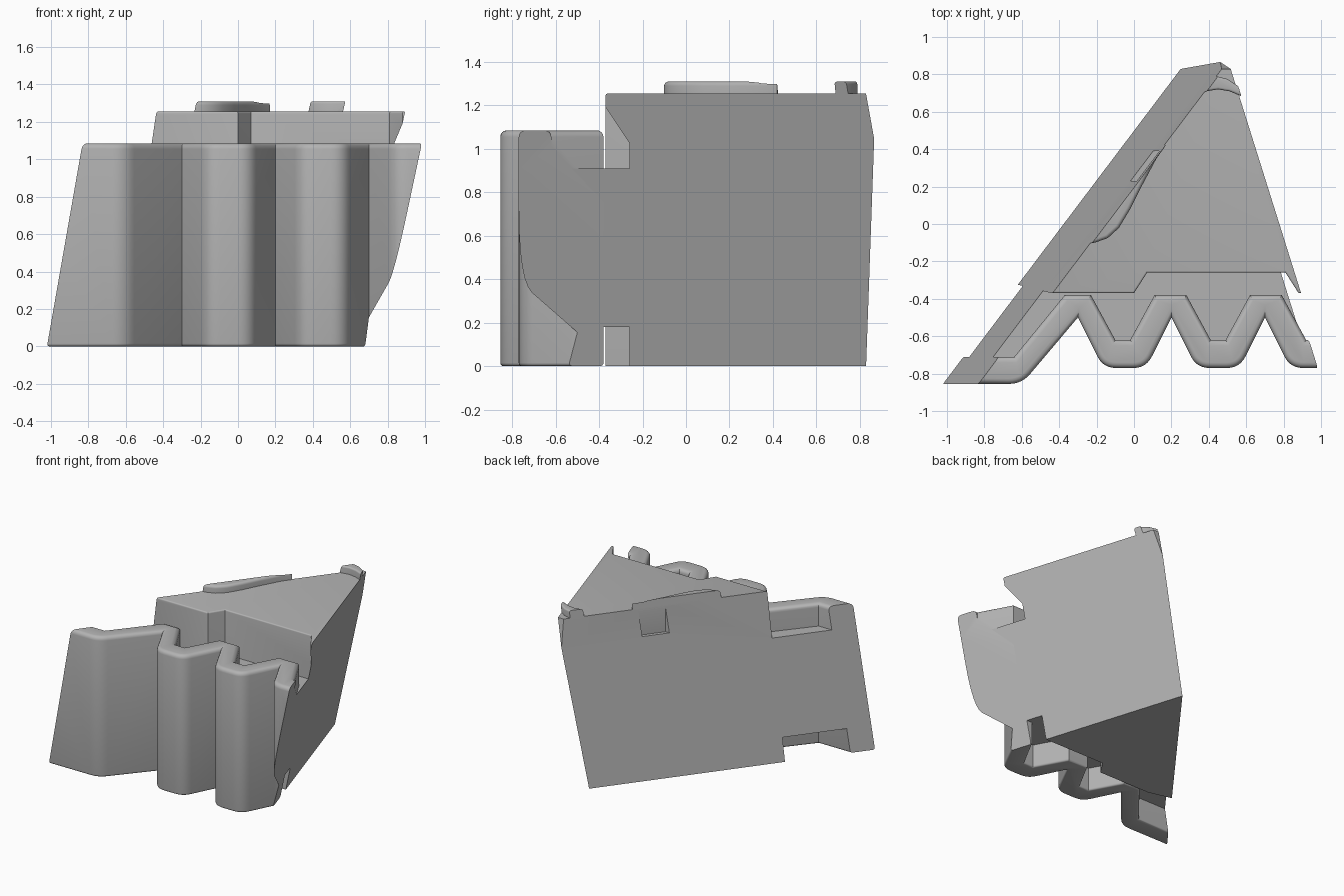
import bpy, bmesh, math
from mathutils import Vector

cube = bpy.data.objects.get("Cube")
if cube:
    bpy.data.objects.remove(cube, do_unlink=True)

grey = bpy.data.materials.new("plain_grey")
grey.diffuse_color = (0.45, 0.45, 0.45, 1)
grey.use_nodes = True
grey.node_tree.nodes["Principled BSDF"].inputs["Base Color"].default_value = (0.45, 0.45, 0.45, 1)


def make_object(name, bm):
    bmesh.ops.recalc_face_normals(bm, faces=bm.faces)
    mesh = bpy.data.meshes.new(name)
    bm.to_mesh(mesh)
    bm.free()
    mesh.materials.append(grey)
    obj = bpy.data.objects.new(name, mesh)
    bpy.context.collection.objects.link(obj)
    return obj


def prism(name, points, z0, z1, top_bevel=0, bottom_bevel=0):
    """Extrude a plan outline upward and round its rims."""
    bm = bmesh.new()
    base = bm.faces.new([bm.verts.new((x, y, z0)) for x, y in points])
    top = bmesh.ops.extrude_face_region(bm, geom=[base], use_keep_orig=True)
    verts = [v for v in top["geom"] if isinstance(v, bmesh.types.BMVert)]
    bmesh.ops.translate(bm, verts=verts, vec=(0, 0, z1 - z0))
    bmesh.ops.recalc_face_normals(bm, faces=bm.faces)
    for z, size in ((z1, top_bevel), (z0, bottom_bevel)):
        if size:
            rim = [e for e in bm.edges if all(abs(v.co.z - z) < 1e-5 for v in e.verts)]
            bmesh.ops.bevel(bm, geom=rim, offset=size, segments=4, profile=0.5, affect='EDGES')
    return make_object(name, bm)


def round_corner(prev, here, after, cut, steps=6):
    """Replace a plan corner by a short curve."""
    p, h, a = Vector(prev), Vector(here), Vector(after)
    s, e = h + (p - h).normalized() * cut, h + (a - h).normalized() * cut
    return [tuple(s * (1 - t) ** 2 + h * 2 * t * (1 - t) + e * t * t)
            for t in (i / steps for i in range(steps + 1))]


def apply_boolean(obj, tool, operation):
    mod = obj.modifiers.new("cut", 'BOOLEAN')
    mod.operation, mod.object, mod.solver = operation, tool, 'EXACT'
    bpy.ops.object.select_all(action='DESELECT')
    bpy.context.view_layer.objects.active = obj
    obj.select_set(True)
    bpy.ops.object.modifier_apply(modifier=mod.name)


# Leaning wedge that trims both sides of every part
def left_x(y, z):
    return y / 1.325 + 0.175 * z - 0.376


def right_x(y, z):
    return 0.51 + 0.213 * z - 0.314 * y


bm = bmesh.new()
for z in (-0.5, 2.0):
    tip = (0.886 + 0.038 * z) / (1 / 1.325 + 0.314)
    for x, y in ((left_x(-2, z), -2), (right_x(-2, z), -2), (left_x(tip, z), tip)):
        bm.verts.new((x, y, z))
bmesh.ops.convex_hull(bm, input=bm.verts)
# Upper rear tip slopes forward
bmesh.ops.bisect_plane(bm, geom=bm.verts[:] + bm.edges[:] + bm.faces[:], dist=1e-6,
                       plane_co=(0, 0.86, 1.08), plane_no=(0, 1, 0.18), clear_outer=True)
bmesh.ops.holes_fill(bm, edges=[e for e in bm.edges if e.is_boundary], sides=0)
wedge = make_object("wedge_cutter", bm)
wedge.hide_render = True

# Corrugated front wall: repeated crests and valleys
crests = [(-1.3, -0.60, -0.855)] + [(-0.165 + 0.5 * i, 0.065 + 0.5 * i, -0.77) for i in range(3)]
inner = [(-1.3, -0.71), (-0.64, -0.71)]
for i in range(3):
    s = 0.51 * i
    inner += [(-0.37 + s if i == 0 else -0.40 + s, -0.38), (-0.23 + s, -0.38), (-0.10 + s, -0.62)]
    inner += [(-0.02 + s, -0.62)] if i < 2 else [(1.3, -0.62)]
path = []
for i, (x0, x1, y) in enumerate(crests):
    path += [(x0, y), (x1 if i < 3 else 1.3, y)]
    if i < 3:
        path.append((-0.30 + 0.5 * i, -0.50))
outer = [path[0]]
for i in range(1, len(path) - 1):
    if path[i][1] < -0.6:
        outer += round_corner(path[i - 1], path[i], path[i + 1], 0.07)
    else:
        outer.append(path[i])
outer.append(path[-1])
wall = prism("corrugated_wall", outer + inner[::-1], 0, 1.085, 0.03, 0.015)

# Main body with a stepped front
front = [(-0.95, -0.23), (-0.62, -0.325), (-0.44, -0.37), (0, -0.37), (0.07, -0.26),
         (0.81, -0.26), (0.88, -0.37), (1.3, -0.37)]
body = prism("main_body", front + [(1.3, 1.2), (-0.95, 1.2)], 0, 1.255, 0.01)

# Infill that ties the wall to the body
infill = prism("infill", inner + front[::-1], 0.18, 0.91)

# Curved pad on the upper left edge
pad = prism("top_pad", [(-0.6, -0.12), (-0.21, -0.10), (-0.14, -0.075), (-0.08, -0.02), (-0.02, 0.08),
                        (0.04, 0.20), (0.12, 0.35), (0.17, 0.42), (-0.2, 0.6)], 1.24, 1.31, 0.02)

# Curved nub at the rear tip
nub = prism("rear_nub", [(0.2, 0.66), (0.39, 0.71), (0.45, 0.72), (0.51, 0.71), (0.57, 0.685), (0.7, 0.63),
                         (0.7, 0.66), (0.56, 0.735), (0.5, 0.775), (0.44, 0.79), (0.2, 0.79)], 1.24, 1.31, 0.012)

parts = [wall, body, infill, pad, nub]
for part in parts:
    apply_boolean(part, wedge, 'INTERSECT')

# Small recess high on the left side
recess = prism("recess_cutter", [(-0.4, 0.23), (0.015, 0.23), (0.136, 0.39), (-0.4, 0.39)], 1.05, 1.25)
recess.hide_render = True
apply_boolean(body, recess, 'DIFFERENCE')

for tool in (wedge, recess):
    bpy.data.objects.remove(tool, do_unlink=True)
for part in parts:
    bpy.ops.object.select_all(action='DESELECT')
    bpy.context.view_layer.objects.active = part
    part.select_set(True)
    bpy.ops.object.shade_smooth_by_angle(angle=math.radians(30))
